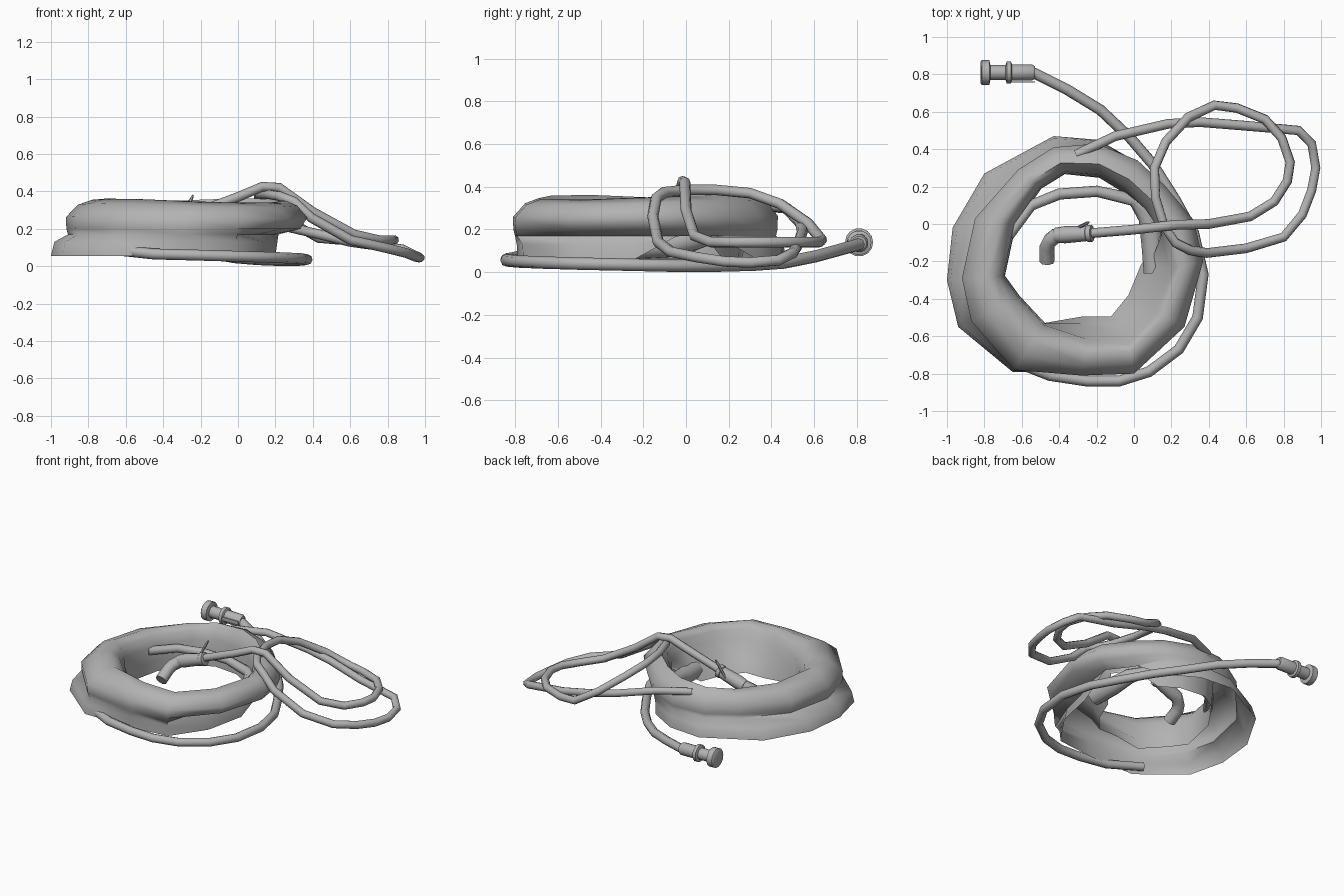
import bpy, bmesh, math
from mathutils import Vector

cube = bpy.data.objects.get("Cube")
if cube:
    bpy.data.objects.remove(cube)

rubber = bpy.data.materials.new("grey_rubber")
rubber.use_nodes = True
GREY = (0.45, 0.45, 0.45, 1)
rubber.diffuse_color = GREY
rubber.node_tree.nodes["Principled BSDF"].inputs["Base Color"].default_value = GREY


def add(name, bm, angle=40):
    mesh = bpy.data.meshes.new(name)
    bm.to_mesh(mesh)
    bm.free()
    mesh.materials.append(rubber)
    ob = bpy.data.objects.new(name, mesh)
    bpy.context.collection.objects.link(ob)
    bpy.ops.object.select_all(action='DESELECT')
    ob.select_set(True)
    bpy.context.view_layer.objects.active = ob
    bpy.ops.object.shade_smooth_by_angle(angle=math.radians(angle))
    return ob


def skin(bm, rows):
    n = len(rows[0])
    for a, b in zip(rows, rows[1:]):
        for i in range(n):
            j = (i + 1) % n
            bm.faces.new((a[i], b[i], b[j], a[j]))


def hose(name, points, radius):
    """Round hose along a path; an optional fourth value scales its radius."""
    cu = bpy.data.curves.new(name, 'CURVE')
    cu.dimensions = '3D'
    cu.bevel_depth = radius
    cu.bevel_resolution = 2
    cu.use_fill_caps = True
    sp = cu.splines.new('POLY')
    sp.points.add(len(points) - 1)
    for p, (x, y, z, *scale) in zip(sp.points, points):
        p.co = (x, y, z, 1)
        p.radius = scale[0] if scale else 1
    sp.use_smooth = True
    cu.materials.append(rubber)
    ob = bpy.data.objects.new(name, cu)
    bpy.context.collection.objects.link(ob)
    return ob


def lathe(name, start, end, profile, sides=12):
    """Turned part; profile holds (fraction along axis, radius)."""
    bm = bmesh.new()
    start, end = Vector(start), Vector(end)
    q = (end - start).to_track_quat('Z', 'Y')
    rows = []
    for t, r in profile:
        rows.append([bm.verts.new(start.lerp(end, t) + q @ Vector(
            (r * math.cos(2 * math.pi * i / sides), r * math.sin(2 * math.pi * i / sides), 0)))
            for i in range(sides)])
    skin(bm, rows)
    bm.faces.new(rows[0])
    bm.faces.new(rows[-1])
    bmesh.ops.recalc_face_normals(bm, faces=bm.faces)
    return add(name, bm)


def plate(name, centre, size):
    bm = bmesh.new()
    bmesh.ops.create_cube(bm, size=1)
    for v in bm.verts:
        v.co = Vector(c + a * s for c, a, s in zip(centre, v.co, size))
    return add(name, bm)


# Main coil: three outlines, counter-clockwise from the right
upper_outer = [(.37, -.2), (.32, .02), (.17, .2), (.02, .34), (-.2, .43), (-.43, .41), (-.62, .29),
               (-.85, .03), (-.92, -.29), (-.87, -.52), (-.64, -.78), (-.28, -.81), (0, -.8), (.27, -.55)]
upper_inner = [(.19, -.24), (.15, -.05), (.06, .08), (-.05, .18), (-.18, .26), (-.37, .28), (-.5, .2),
               (-.64, 0), (-.7, -.28), (-.62, -.39), (-.48, -.54), (-.24, -.62), (-.03, -.62), (.1, -.46)]
lower_outer = [(.2, -.25), (.18, -.05), (.13, .12), (0, .34), (-.19, .45), (-.43, .47), (-.8, .27),
               (-.97, -.02), (-1, -.3), (-.94, -.55), (-.65, -.79), (-.3, -.79), (-.02, -.76), (.14, -.53)]
core = Vector((-.36, -.17))

bm = bmesh.new()
columns = []
for i, outline in enumerate(zip(upper_outer, upper_inner, lower_outer)):
    outer, inner, low = map(Vector, outline)
    full = i not in (1, 2)       # the lower bulge is missing at the back right
    right = i in (0, 13)         # at the right the waist is deeply undercut
    waist = outer.lerp(inner, 1 if right else .05 if full else .6)
    foot = inner.lerp(core, .28 if i in (0, 11, 12, 13) else .03) if full else inner
    low = low if full else waist
    base = .055 if full else .18
    section = [(foot, base + .01), (inner.lerp(foot, .7), max(base, .14)), (inner, .25),
               (inner.lerp(outer, .13), .31), (inner.lerp(outer, .36), .35),
               (inner.lerp(outer, .7), .325), (outer, .26), (outer.lerp(waist, .2), .2),
               (waist, .17), (low.lerp(waist, .2), max(base, .13)), (low, base)]
    d = outer - core
    sway = .012 * math.cos(2 * (math.atan2(d.y, d.x) - math.radians(225)))
    columns.append([bm.verts.new((p.x, p.y, z + sway * max(0, z - .18) / .17)) for p, z in section])
skin(bm, list(zip(*columns)))
add("coil", bm, 70)

# Lower turn: starts thin inside the coil and swells until it joins the coil at the right
hose("lower_turn", [(-.67, -.06, .22), (-.55, .1, .21), (-.4, .16, .2), (-.2, .175, .19),
                    (0, .13, .17, 1.2), (.07, .04, .15, 1.7), (.1, -.1, .125, 2.1),
                    (.11, -.26, .115, 2)], .03)

# Lower hose wrapping the front and running back to the coupling
hose("lower_hose", [(-.68, -.72, .09), (-.45, -.81, .065), (-.25, -.84, .06), (-.08, -.84, .055),
                    (.08, -.79, .05), (.24, -.67, .045), (.34, -.5, .04), (.37, -.27, .035),
                    (.32, -.05, .03), (.22, .13, .03), (.1, .32, .035), (-.02, .46, .045),
                    (-.18, .61, .075), (-.36, .72, .105), (-.54, .81, .13)], .029)

# Upper hose forming two wide loops beside the coil
hose("upper_hose", [(-.24, -.05, .28), (0, -.03, .37), (.13, -.015, .425), (.22, -.005, .42),
                    (.4, .0, .29), (.62, .04, .17), (.75, .12, .14), (.82, .23, .14),
                    (.835, .33, .14), (.79, .46, .14), (.7, .56, .14), (.55, .62, .14),
                    (.43, .635, .15), (.29, .57, .23), (.17, .44, .32), (.11, .3, .37),
                    (.115, .14, .385), (.16, -.01, .385), (.22, -.1, .375), (.3, -.14, .345),
                    (.39, -.155, .26), (.6, -.13, .14), (.8, -.07, .095), (.9, .05, .07),
                    (.95, .18, .05), (.972, .3, .045), (.95, .43, .055), (.88, .5, .09),
                    (.6, .525, .13), (.35, .545, .19), (.18, .535, .23), (-.1, .47, .3),
                    (-.31, .37, .31)], .026)

# Nozzle with bent spout, collar and trigger
lathe("nozzle_body", (-.22, -.05, .28), (-.42, -.06, .215),
      [(0, .03), (.02, .045), (.14, .045), (.16, .04), (.75, .046), (1, .04)])
hose("nozzle_spout", [(-.38, -.055, .225), (-.42, -.065, .21), (-.45, -.09, .19),
                      (-.465, -.12, .165), (-.465, -.2, .12)], .041)
lathe("nozzle_trigger", (-.3, -.02, .25), (-.24, .01, .38), [(0, .009), (.8, .009), (1, .005)], 6)

# Coupling at the far end
lathe("coupling", (-.82, .81, .14), (-.53, .81, .135),
      [(0, .058), (.02, .066), (.16, .066), (.18, .04), (.46, .04), (.48, .058),
       (.56, .058), (.58, .043), (.95, .043), (1, .034)], 14)
plate("coupling_lever", (-.6, .76, .14), (.14, .006, .025))
